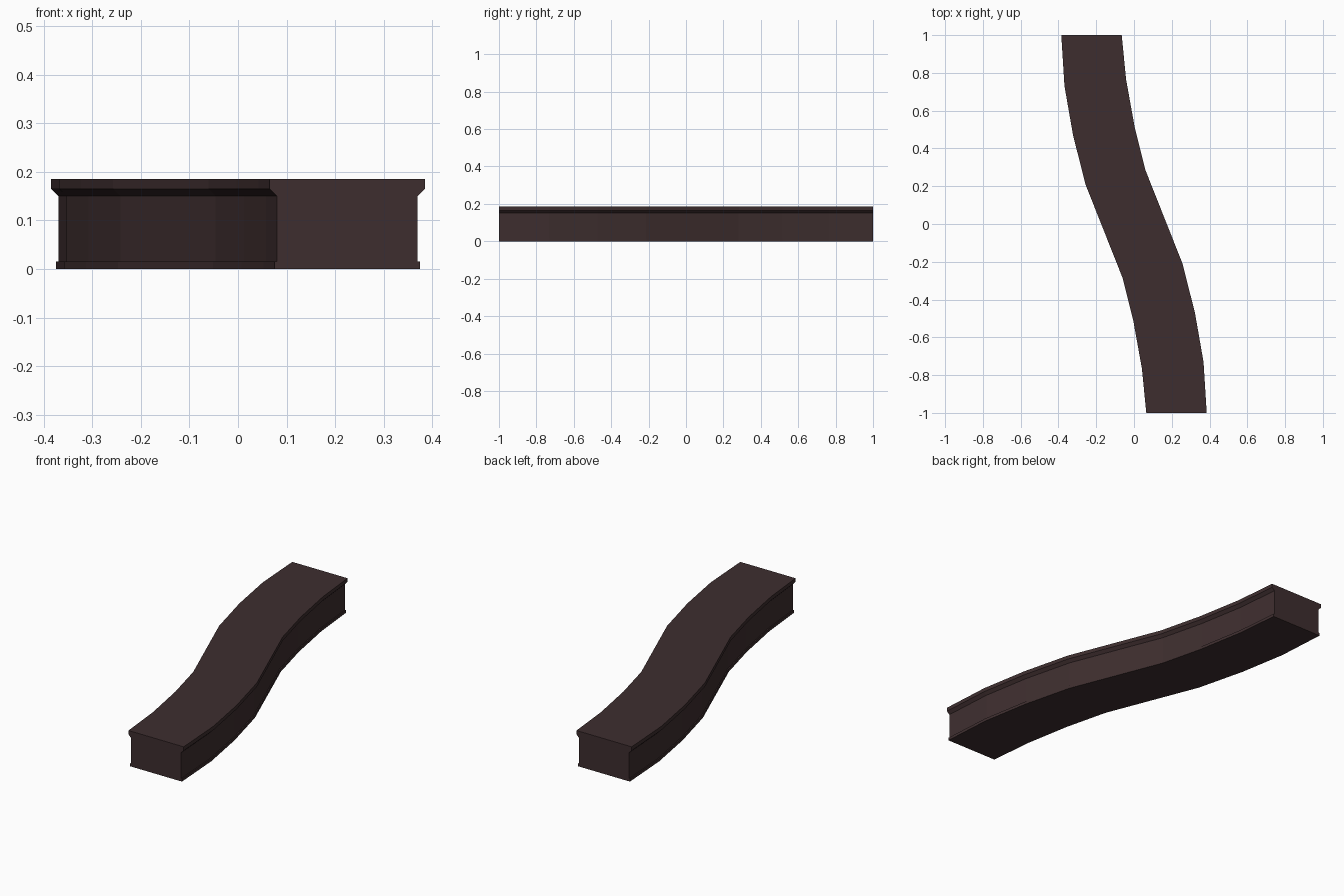
import bpy, bmesh

if "Cube" in bpy.data.objects:
    bpy.data.objects.remove(bpy.data.objects["Cube"])

# Single dark brown colour
mat = bpy.data.materials.new("dark brown")
mat.diffuse_color = (0.048, 0.027, 0.028, 1)
mat.use_nodes = True
mat.node_tree.nodes["Principled BSDF"].inputs["Base Color"].default_value = mat.diffuse_color

# Half of the S path: centre x, y and sideways offset dx, dy to the lip edge
half = [(-0.225, 1.0, 0.160, 0.0),
        (-0.205, 0.748, 0.163, 0.018),
        (-0.160, 0.494, 0.163, 0.022),
        (-0.098, 0.247, 0.159, 0.037)]
path = half + [(-x, -y, dx, dy) for x, y, dx, dy in reversed(half)]

# Right half of the cross-section: width and height (foot, wall, flared lip)
side = [(0.150, 0.0), (0.150, 0.015), (0.145, 0.015),
        (0.145, 0.150), (0.160, 0.165), (0.160, 0.185)]
profile = side + [(-w, z) for w, z in reversed(side)]

# Sweep the section along the path and cap both ends
bm = bmesh.new()
rings = [[bm.verts.new((x + dx * w / 0.16, y + dy * w / 0.16, z)) for w, z in profile]
         for x, y, dx, dy in path]
n = len(profile)
for a, b in zip(rings, rings[1:]):
    for i in range(n):
        j = (i + 1) % n
        bm.faces.new((a[i], a[j], b[j], b[i]))
bm.faces.new(rings[0])
bm.faces.new(rings[-1])
bmesh.ops.recalc_face_normals(bm, faces=bm.faces[:])

mesh = bpy.data.meshes.new("curved_counter")
bm.to_mesh(mesh)
bm.free()
mesh.materials.append(mat)
bpy.context.collection.objects.link(bpy.data.objects.new("curved_counter", mesh))
